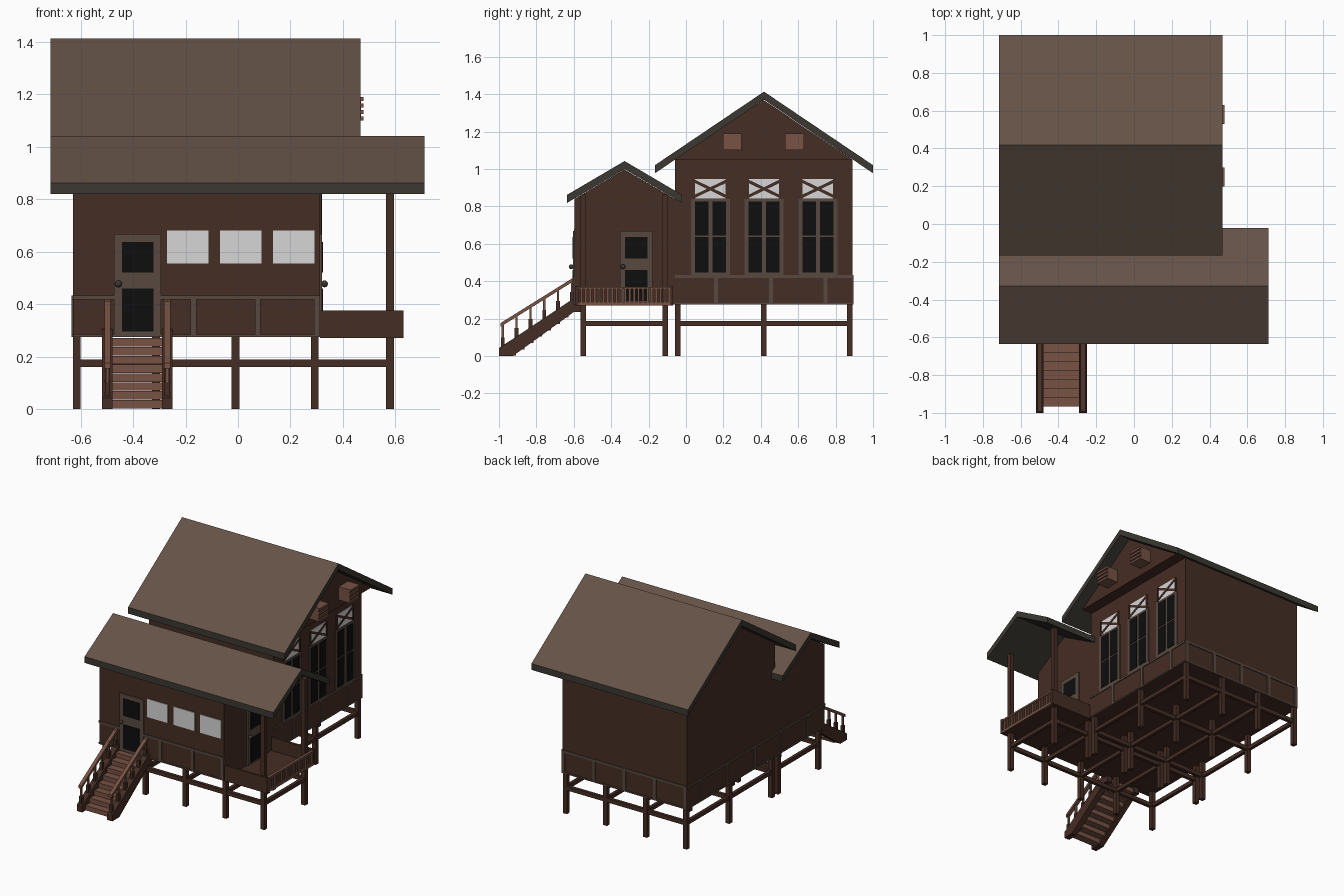
import bpy, bmesh, math
from mathutils import Vector

if "Cube" in bpy.data.objects:
    bpy.data.objects.remove(bpy.data.objects["Cube"])

def mat(name, hexcol):
    m = bpy.data.materials.new(name)
    c = [int(hexcol[i:i + 2], 16) / 255 for i in (0, 2, 4)]
    m.diffuse_color = [((v + 0.055) / 1.055) ** 2.4 if v > 0.04 else v / 12.92 for v in c] + [1]
    m.use_nodes = True
    m.node_tree.nodes["Principled BSDF"].inputs["Base Color"].default_value = m.diffuse_color
    return m

WOOD = mat("dark_wood", "452d24")
TRIM = mat("grey_brown_trim", "594940")
ROOF = mat("roof_brown", "645247")
EDGE = mat("roof_edge_grey", "3c3932")
RED = mat("red_wood", "775244")
GLASS = mat("black_glass", "0e0e0e")
PALE = mat("pale_glass", "d6d6d6")

def finish(name, bm, *mats):
    bmesh.ops.recalc_face_normals(bm, faces=bm.faces)
    me = bpy.data.meshes.new(name)
    bm.to_mesh(me)
    bm.free()
    for m in mats:
        me.materials.append(m)
    ob = bpy.data.objects.new(name, me)
    bpy.context.collection.objects.link(ob)
    return ob

def boxes(name, m, *specs):
    """One object from boxes given as (x0, x1, y0, y1, z0, z1)."""
    bm = bmesh.new()
    for x0, x1, y0, y1, z0, z1 in specs:
        vs = bmesh.ops.create_cube(bm, size=1)["verts"]
        for v in vs:
            v.co = Vector(((x0 + x1) / 2 + v.co.x * (x1 - x0), (y0 + y1) / 2 + v.co.y * (y1 - y0),
                           (z0 + z1) / 2 + v.co.z * (z1 - z0)))
    return finish(name, bm, m)

def prism(name, pts, x0, x1, *mats):
    """Extrude a (y, z) profile along x."""
    bm = bmesh.new()
    f = bm.faces.new([bm.verts.new((x0, y, z)) for y, z in pts])
    r = bmesh.ops.extrude_face_region(bm, geom=[f])
    bmesh.ops.translate(bm, vec=(x1 - x0, 0, 0), verts=[g for g in r["geom"] if isinstance(g, bmesh.types.BMVert)])
    return finish(name, bm, *mats)

def roof(name, x0, x1, y0, y1, eave, ridge, t=0.043):
    c = (y0 + y1) / 2
    ob = prism(name, [(y0, eave), (c, ridge), (y1, eave), (y1, eave - t), (c, ridge - t), (y0, eave - t)],
               x0, x1, ROOF, EDGE)
    for p in ob.data.polygons:          # only the upper slopes are brown
        p.material_index = 0 if p.normal.z > 0.3 else 1

L, R, F, M, B, Z = -0.63, 0.312, -0.595, -0.06, 0.89, 0.275

# House bodies, overhanging gable and roofs
prism("main_house", [(M, Z), (B, Z), (B, 1.05), (0.415, 1.368), (M, 1.05)], L, R, WOOD)
prism("front_house", [(F, Z), (M, Z), (M, 0.84), (-0.33, 0.997), (F, 0.84)], L, R, WOOD)
prism("overhanging_gable", [(M, 1.05), (B, 1.05), (0.415, 1.368)], R, 0.39, WOOD)
roof("main_roof", -0.715, 0.468, -0.166, 1.0, 1.02, 1.413)
roof("front_roof", -0.715, 0.712, -0.635, -0.022, 0.862, 1.042)

# Louvred vents on the gable
for i, y in enumerate((0.248, 0.58)):
    boxes(f"gable_vent_{i}", RED, (0.39, 0.47, y - 0.05, y + 0.05, 1.1, 1.19),
          *[(0.46, 0.478, y - 0.05, y + 0.05, z, z + 0.015) for z in (1.1, 1.125, 1.15, 1.175)])

# Skirting trim: rails with upright strips on every wall
T = 0.006
def skirt(name, axis, wall, out, a, b, ups):
    lo, hi = sorted((wall, wall + out * T))
    spans = [(a, b, 0.418, 0.432), (a, b, Z, 0.284)] + [(u - 0.011, u + 0.011, 0.284, 0.418) for u in ups]
    boxes(name, TRIM, *[(s, e, lo, hi, z0, z1) if axis == "x" else (lo, hi, s, e, z0, z1)
                        for s, e, z0, z1 in spans])

skirt("front_skirting", "x", F, -1, L, R, (-0.17, 0.075, 0.301))
skirt("back_skirting", "x", B, 1, L, R, (-0.619, -0.39, -0.16, 0.07, 0.301))
skirt("right_skirting", "y", R, 1, M, B, (0.16, 0.455, 0.745))
skirt("left_skirting", "y", L, -1, F, B, (-0.42, -0.13, 0.16, 0.455, 0.745))

# Doors: frame, two dark panels, round knob
def knob(name, loc):
    bm = bmesh.new()
    bmesh.ops.create_uvsphere(bm, u_segments=12, v_segments=8, radius=0.013)
    bmesh.ops.translate(bm, vec=loc, verts=bm.verts)
    for f in bm.faces:
        f.smooth = True
    finish(name, bm, EDGE)

rows = ((0.295, 0.46), (0.52, 0.637))
boxes("front_door", TRIM, (-0.473, -0.293, F - 0.009, F, Z, 0.667))
boxes("front_door_panels", GLASS, *[(-0.443, -0.322, F - 0.012, F - 0.008, a, b) for a, b in rows])
knob("front_door_knob", (-0.456, F - 0.018, 0.477))
boxes("porch_door", TRIM, (R, R + 0.009, -0.352, -0.178, Z, 0.667))
boxes("porch_door_panels", GLASS, *[(R + 0.008, R + 0.012, -0.325, -0.205, a, b) for a, b in rows])
knob("porch_door_knob", (R + 0.018, -0.337, 0.477))

# Front windows
boxes("front_windows", PALE, *[(a, a + 0.158, F - 0.004, F, 0.555, 0.68) for a in (-0.27, -0.068, 0.133)])

# Tall side windows with crossed transoms
for i, y in enumerate((0.13, 0.417, 0.705)):
    boxes(f"side_window_frame_{i}", TRIM, (R, R + 0.005, y - 0.104, y + 0.104, 0.43, 0.84))
    boxes(f"side_window_panes_{i}", GLASS, *[
        (R + 0.004, R + 0.008, y + a, y + a + 0.072, z0, z1)
        for a in (-0.083, 0.011) for z0, z1 in ((0.445, 0.635), (0.645, 0.825))])
    boxes(f"transom_{i}", PALE, (R, R + 0.003, y - 0.09, y + 0.09, 0.842, 0.945))
    for s in (1, -1):
        a, b = (y - 0.09 * s, 0.85), (y + 0.09 * s, 0.937)
        prism(f"transom_bar_{i}_{s}", [(a[0], a[1] - 0.009), (b[0], b[1] - 0.009), (b[0], b[1] + 0.009),
                                       (a[0], a[1] + 0.009)], R, R + 0.005 + 0.001 * s, WOOD)
    boxes(f"transom_sides_{i}", WOOD, *[(R, R + 0.007, y + s - 0.006, y + s + 0.006, 0.842, 0.945)
                                        for s in (-0.087, 0.087)])

# Stilts and cross beams
xs, ys, h = (-0.615, -0.313, -0.01, 0.293), (-0.55, -0.11, -0.045, 0.415, 0.875), 0.015
boxes("stilts", WOOD, *[(x - h, x + h, y - h, y + h, 0, Z) for x in xs for y in ys])
boxes("porch_posts", WOOD, *[(0.58 - h, 0.58 + h, y - h, y + h, 0, 0.862) for y in ys[:2]])
boxes("long_beams", WOOD, *[(xs[0], 0.58 if y < -0.1 else xs[3], y - 0.011, y + 0.011, 0.16, 0.188) for y in ys])
boxes("cross_beams", WOOD, *[(x - 0.011, x + 0.011, a, b, 0.161, 0.187)
                             for x in xs for a, b in ((ys[0], ys[1]), (ys[2], ys[4]))],
      (0.569, 0.591, ys[0], ys[1], 0.161, 0.187))

# Porch: floor, solid end panels, balustrade on the right
PX = 0.632
boxes("porch_floor", WOOD, (R, PX - 0.004, -0.58, -0.08, 0.27, 0.285))
boxes("porch_panels", WOOD, (R, PX, -0.59, -0.575, 0.27, 0.375), (R, PX, -0.085, -0.07, 0.27, 0.375))
boxes("porch_balustrade", RED, (PX - 0.018, PX, -0.575, -0.085, 0.358, 0.37), (PX - 0.018, PX, -0.575, -0.085, 0.27, 0.288),
      *[(PX - 0.014, PX - 0.004, -0.565 + i * 0.0235, -0.553 + i * 0.0235, 0.288, 0.358) for i in range(21)])

# Stairs: treads, stringers, handrails and balusters
boxes("stair_treads", RED, *[(-0.482, -0.285, -0.965 + i * 0.047, -0.91 + i * 0.047, i * 0.0338 + 0.002, (i + 1) * 0.0338)
                             for i in range(8)])
for side, x in (("left", -0.498), ("right", -0.27)):
    prism(f"{side}_stringer", [(-1, 0), (-0.925, 0), (-0.6, 0.235), (-0.565, 0.235), (-0.565, 0.305),
                               (-0.605, 0.305), (-1, 0.042)], x - 0.02, x + 0.02, WOOD)
    prism(f"{side}_handrail", [(-0.993, 0.155), (-0.603, 0.398), (-0.603, 0.418), (-0.993, 0.175)],
          x - 0.012, x + 0.012, RED)
    posts = [(-0.98 + i * 0.074, 0.05 + i * 0.0485) for i in range(6)]
    boxes(f"{side}_balusters", RED, *[(x - 0.006, x + 0.006, y - 0.006, y + 0.006, z, z + 0.12) for y, z in posts])
    boxes(f"{side}_baluster_bases", WOOD, *[(x - 0.01, x + 0.01, y - 0.01, y + 0.01, z - 0.02, z + 0.05)
                                            for y, z in posts])
